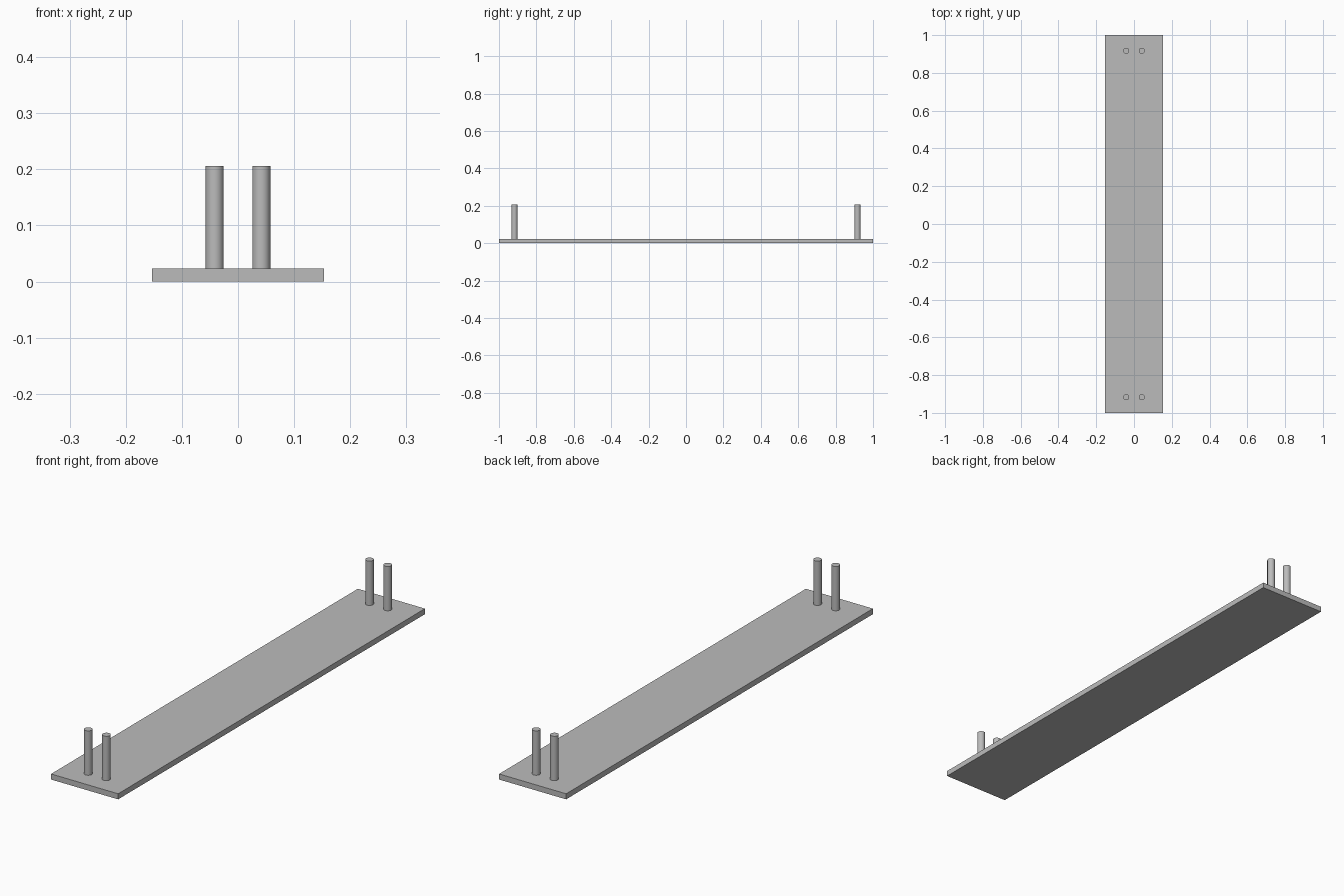
import bpy
import math

cube = bpy.data.objects.get("Cube")
if cube:
    bpy.data.objects.remove(cube, do_unlink=True)

LENGTH, WIDTH, THICK = 2.0, 0.306, 0.023
PIN_TOP, PIN_RADIUS = 0.206, 0.016
PIN_X, PIN_Y = 0.0415, 0.917

# Single grey material
grey = bpy.data.materials.new("grey")
grey.use_nodes = True
colour = (0.5, 0.5, 0.5, 1)
grey.diffuse_color = colour
grey.node_tree.nodes["Principled BSDF"].inputs["Base Color"].default_value = colour


def finish(name):
    obj = bpy.context.object
    obj.name = name
    obj.data.materials.append(grey)
    return obj


# Flat base plate
bpy.ops.mesh.primitive_cube_add(size=1, location=(0, 0, THICK / 2))
plate = finish("base_plate")
plate.scale = (WIDTH, LENGTH, THICK)
bpy.ops.object.transform_apply(location=False, rotation=False, scale=True)

# A pair of upright pins at each end
for end, sy in (("front", -1), ("back", 1)):
    for side, sx in (("right", -1), ("left", 1)):
        bpy.ops.mesh.primitive_cylinder_add(
            vertices=32, radius=PIN_RADIUS, depth=PIN_TOP - THICK,
            location=(sx * PIN_X, sy * PIN_Y, (PIN_TOP + THICK) / 2))
        finish(f"{end}_{side}_pin")
        bpy.ops.object.shade_smooth_by_angle(angle=math.radians(30))
